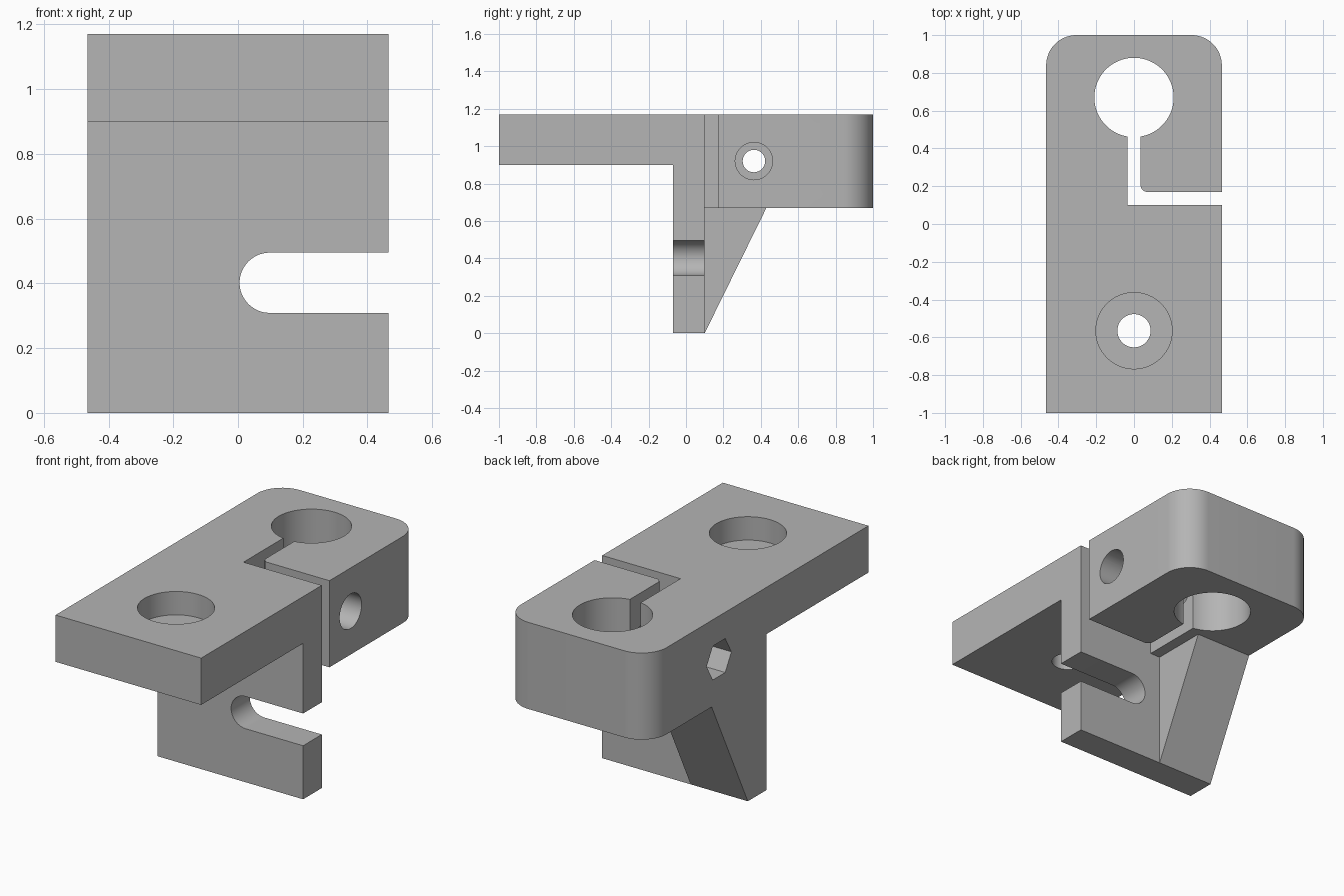
import bpy, bmesh
from math import radians, sin, cos, asin, degrees
from mathutils import Vector

if "Cube" in bpy.data.objects:
    bpy.data.objects.remove(bpy.data.objects["Cube"], do_unlink=True)

grey = bpy.data.materials.new("plain grey")
grey.use_nodes = True
grey.diffuse_color = (0.46, 0.46, 0.46, 1)
grey.node_tree.nodes["Principled BSDF"].inputs["Base Color"].default_value = grey.diffuse_color

W = 0.465            # half width
TOP, UNDER = 1.17, 0.67
SLIT = 0.035         # half width of the clamp slit


def arc(cx, cy, r, start, end, n):
    """Points along an arc, angles in degrees."""
    angles = [radians(start + (end - start) * i / n) for i in range(n + 1)]
    return [(cx + r * cos(a), cy + r * sin(a)) for a in angles]


def circle(cx, cy, r, n=64):
    return arc(cx, cy, r, 0, 360, n)[:-1]


def prism(name, points, axis, low, high):
    """Extrude a 2D outline along an axis; the outline uses the other two axes in order."""
    def place(p, d):
        co = list(p)
        co.insert("xyz".index(axis), d)
        return Vector(co)
    bm = bmesh.new()
    face = bm.faces.new([bm.verts.new(place(p, low)) for p in points])
    extruded = bmesh.ops.extrude_face_region(bm, geom=[face])["geom"]
    shift = place((0, 0), high - low)
    bmesh.ops.translate(bm, vec=shift, verts=[g for g in extruded if isinstance(g, bmesh.types.BMVert)])
    bmesh.ops.recalc_face_normals(bm, faces=bm.faces)
    mesh = bpy.data.meshes.new(name)
    bm.to_mesh(mesh)
    bm.free()
    mesh.materials.append(grey)
    obj = bpy.data.objects.new(name, mesh)
    bpy.context.collection.objects.link(obj)
    return obj


def combine(target, tool, operation):
    tool.hide_render = True
    mod = target.modifiers.new(operation.lower(), "BOOLEAN")
    mod.operation, mod.object, mod.solver = operation, tool, "EXACT"
    bpy.context.view_layer.objects.active = target
    bpy.ops.object.modifier_apply(modifier=mod.name)
    bpy.data.objects.remove(tool, do_unlink=True)


# Mounting plate and upright wall in one side profile
bracket = prism("clamp_bracket", [(-1, 0.9), (-0.07, 0.9), (-0.07, 0), (0.1, 0),
                                  (0.1, TOP), (-1, TOP)], "x", -W, W)

# Clamp block: rounded back corners, split round bore
bore_y, bore_r, corner = 0.67, 0.21, 0.16
gap = degrees(asin(SLIT / bore_r))
outline = [(-W, 0.05), (-SLIT, 0.05)]
outline += arc(0, bore_y, bore_r, 270 - gap, gap - 90, 72)
outline += arc(2 * SLIT, 0.17 + SLIT, SLIT, 180, 270, 8)
outline += [(W, 0.17)]
outline += arc(W - corner, 1 - corner, corner, 0, 90, 16)
outline += arc(corner - W, 1 - corner, corner, 90, 180, 16)
combine(bracket, prism("clamp_block", outline, "z", UNDER, TOP), "UNION")

# Sloping support rib
rib = [(0.05, 0), (0.1, 0), (0.43, UNDER), (0.43, 0.72), (0.05, 0.72)]
combine(bracket, prism("support_rib", rib, "x", -W, -0.1), "UNION")

# Open slot in the wall
slot = arc(0.098, 0.402, 0.093, 90, 270, 32) + [(0.6, 0.309), (0.6, 0.495)]
cutters = [prism("wall_slot", slot, "y", -0.2, 0.2)]

# Counterbored hole in the plate
cutters.append(prism("plate_recess", circle(0, -0.565, 0.202), "z", 1.035, 1.3))
cutters.append(prism("plate_hole", circle(0, -0.565, 0.088), "z", 0.8, 1.1))

# Clamp screw: through hole, round head recess and hexagonal nut pocket
screw = (0.363, 0.92)
cutters.append(prism("screw_hole", circle(*screw, 0.06, 48), "x", -0.6, 0.6))
cutters.append(prism("head_recess", circle(*screw, 0.1, 48), "x", 0.25, 0.6))
cutters.append(prism("nut_pocket", circle(*screw, 0.113, 6), "x", -0.6, -0.25))
for cutter in cutters:
    combine(bracket, cutter, "DIFFERENCE")

# Clean flat faces, smooth round ones
bm = bmesh.new()
bm.from_mesh(bracket.data)
bmesh.ops.remove_doubles(bm, verts=bm.verts, dist=0.0001)
bmesh.ops.dissolve_limit(bm, angle_limit=radians(0.5), verts=bm.verts, edges=bm.edges)
bm.to_mesh(bracket.data)
bm.free()
bpy.ops.object.select_all(action="DESELECT")
bracket.select_set(True)
bpy.context.view_layer.objects.active = bracket
bpy.ops.object.shade_smooth_by_angle(angle=radians(30))
